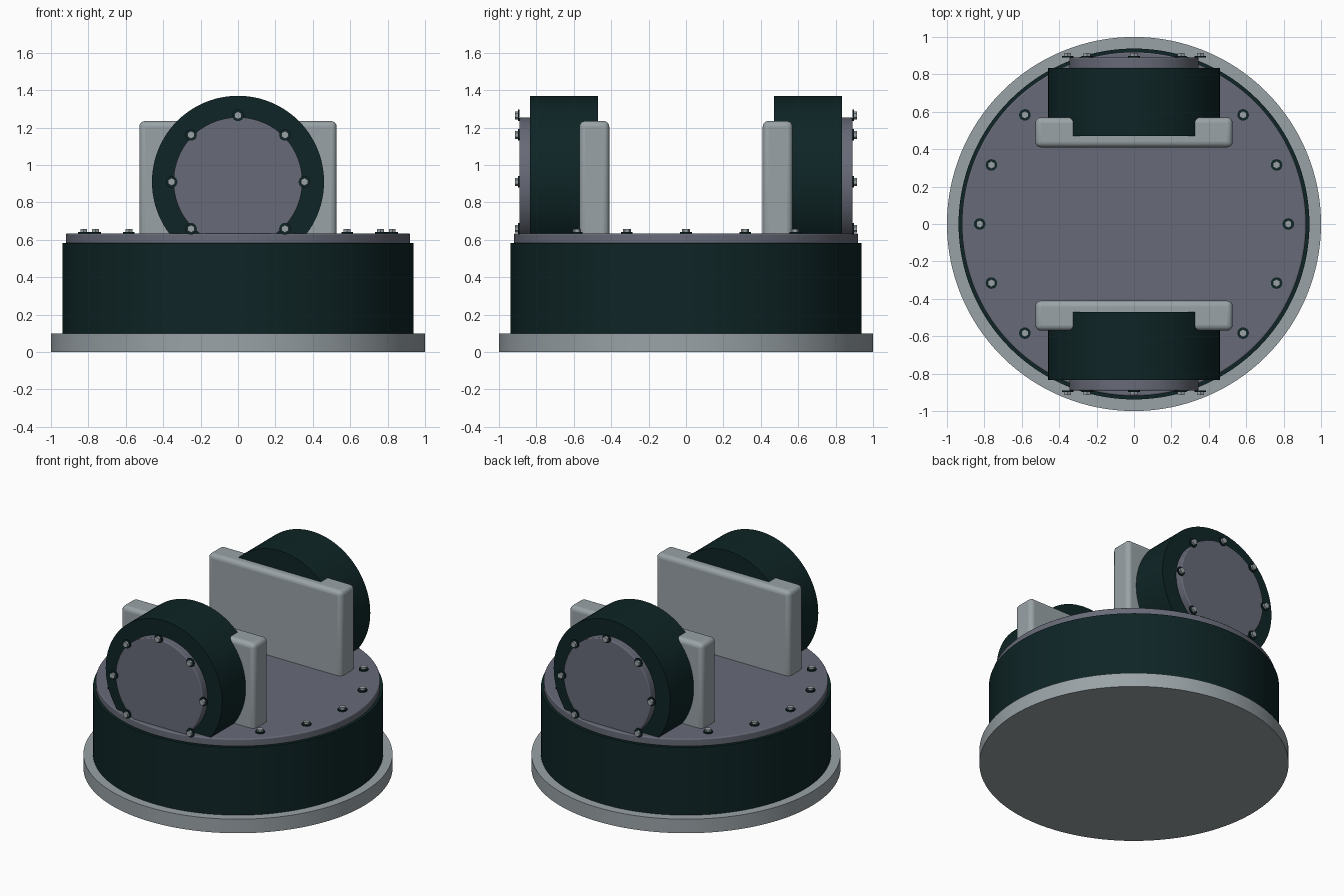
import bpy
import math
from math import cos, sin, pi
from mathutils import Vector

cube = bpy.data.objects.get("Cube")
if cube:
    bpy.data.objects.remove(cube, do_unlink=True)


def material(name, rgb):
    m = bpy.data.materials.new(name)
    m.use_nodes = True
    color = (*rgb, 1)
    m.diffuse_color = color
    m.node_tree.nodes["Principled BSDF"].inputs["Base Color"].default_value = color
    return m


grey = material("light grey", (0.32, 0.365, 0.385))
slate = material("slate", (0.135, 0.145, 0.185))
dark = material("dark teal", (0.0045, 0.018, 0.019))


def finish(obj, name, mat, bevel=0, segments=3):
    obj.name = name
    obj.data.materials.append(mat)
    if bevel:
        mod = obj.modifiers.new("rounding", "BEVEL")
        mod.width = bevel
        mod.segments = segments
        mod.limit_method = "ANGLE"
    bpy.ops.object.shade_smooth_by_angle(angle=math.radians(35))
    return obj


def cylinder(name, mat, radius, start, axis, length, sides=96, bevel=0):
    """Cylinder from a start point, along a unit axis."""
    axis = Vector(axis)
    bpy.ops.mesh.primitive_cylinder_add(
        vertices=sides, radius=radius, depth=length,
        location=Vector(start) + axis * length / 2,
        rotation=axis.to_track_quat("Z", "Y").to_euler())
    return finish(bpy.context.object, name, mat, bevel)


def bolt(name, start, axis):
    """Dark washer with a light hexagonal head."""
    start, axis = Vector(start), Vector(axis)
    cylinder(name + "_washer", dark, 0.031, start, axis, 0.008, 20)
    cylinder(name + "_head", grey, 0.021, start + axis * 0.008, axis, 0.016, 6)


# Round base
UP = (0, 0, 1)
cylinder("base_flange", grey, 1.0, (0, 0, 0), UP, 0.1, 128)
cylinder("base_drum", dark, 0.938, (0, 0, 0.1), UP, 0.482, 128)
cylinder("top_plate", slate, 0.92, (0, 0, 0.58), UP, 0.055, 128, 0.008)

# Bolt circle on the top plate, skipping those under the motors
for i in range(16):
    a = i * pi / 8
    if abs(sin(a)) < 0.8:
        bolt("plate_bolt", (0.825 * cos(a), 0.825 * sin(a), 0.635), UP)

# Mirrored motors with upright mounting blocks
AXLE_Z = 0.91
for side, s in (("front", -1), ("back", 1)):
    out = (0, s, 0)
    bpy.ops.mesh.primitive_cube_add(size=1, location=(0, s * 0.49, 0.915))
    block = bpy.context.object
    block.scale = (1.055, 0.16, 0.64)
    bpy.ops.object.transform_apply(location=False, rotation=False, scale=True)
    finish(block, side + "_mount", grey, 0.03, 4)

    cylinder(side + "_motor", dark, 0.46, (0, s * 0.47, AXLE_Z), out, 0.365)
    cylinder(side + "_motor_cap", slate, 0.345, (0, s * 0.83, AXLE_Z), out, 0.06,
             bevel=0.006)
    for i in range(8):
        a = i * pi / 4
        if sin(a) > -0.9:
            bolt(side + "_cap_bolt",
                 (0.355 * cos(a), s * 0.89, AXLE_Z + 0.355 * sin(a)), out)
